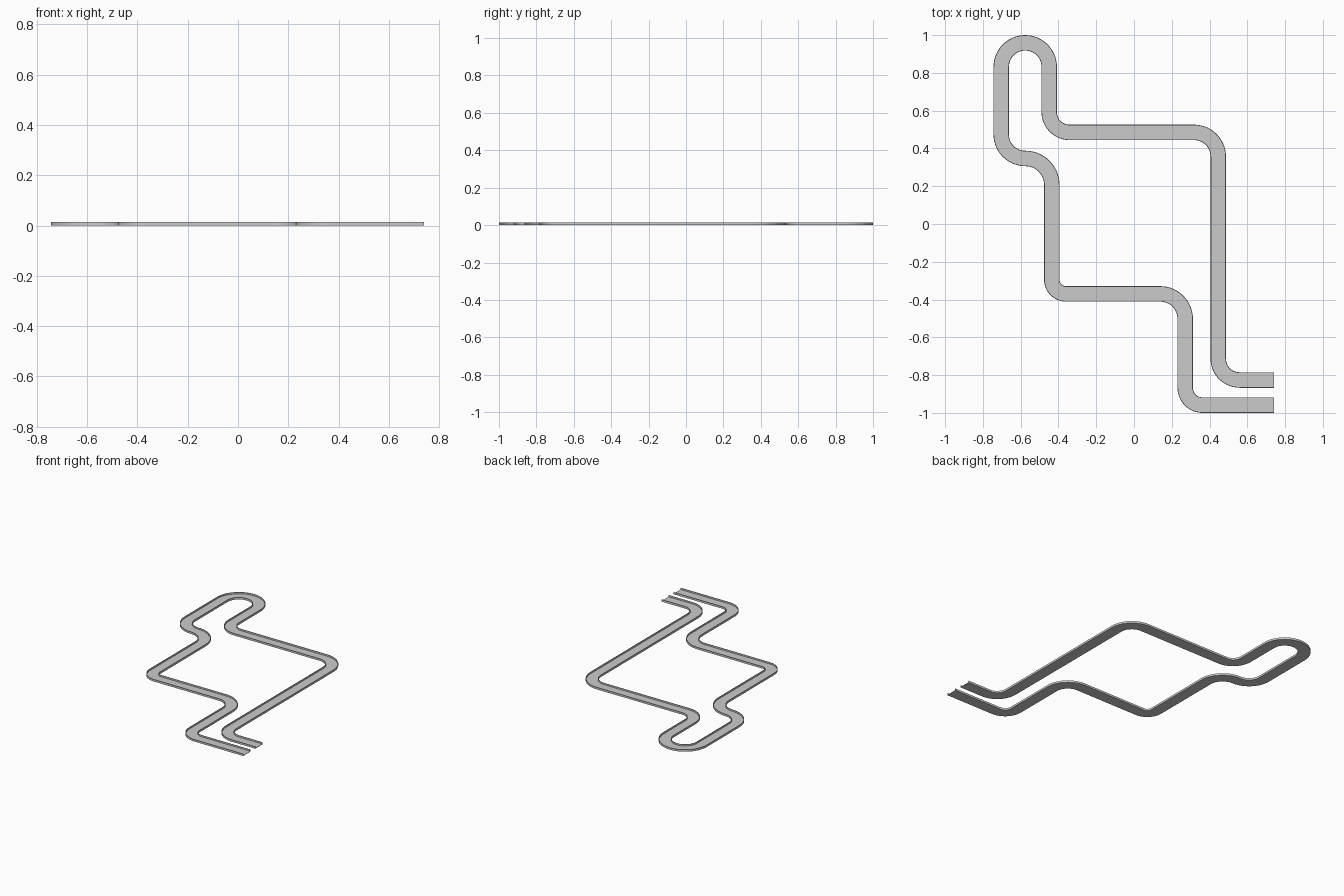
import bpy, bmesh, math
from mathutils import Vector

if "Cube" in bpy.data.objects:
    bpy.data.objects.remove(bpy.data.objects["Cube"])

# Route of the channel: corner x, y and centreline bend radius
ROUTE = [
    (0.74, -0.826, 0), (0.446, -0.826, 0.113), (0.446, 0.485, 0.128),
    (-0.449, 0.485, 0.108), (-0.449, 0.959, 0.127), (-0.703, 0.959, 0.127),
    (-0.703, 0.347, 0.127), (-0.435, 0.347, 0.14), (-0.435, -0.37, 0.075),
    (0.271, -0.37, 0.132), (0.271, -0.959, 0.092), (0.74, -0.959, 0),
]
HALF, HEIGHT, WALL, FLOOR = 0.041, 0.014, 0.004, 0.003
STEPS = 14


def rounded_path(route):
    """Centreline points with sideways directions, filleting every corner."""
    pts = [Vector(r[:2]) for r in route]
    first = (pts[1] - pts[0]).normalized()
    out = [(pts[0], Vector((-first.y, first.x)))]
    for i in range(1, len(pts) - 1):
        a = (pts[i] - pts[i - 1]).normalized()
        b = (pts[i + 1] - pts[i]).normalized()
        r = route[i][2]
        centre = pts[i] - a * r + b * r
        for k in range(STEPS + 1):
            t = math.pi / 2 * k / STEPS
            p = centre - b * r * math.cos(t) + a * r * math.sin(t)
            d = a * math.cos(t) + b * math.sin(t)
            if (p - out[-1][0]).length > 0.004:
                out.append((p, Vector((-d.y, d.x))))
    last = (pts[-1] - pts[-2]).normalized()
    out.append((pts[-1], Vector((-last.y, last.x))))
    return out


# U-shaped cross-section: sideways offset, height
inner = HALF - WALL
PROFILE = [(-HALF, 0), (HALF, 0), (HALF, HEIGHT), (inner, HEIGHT),
           (inner, FLOOR), (-inner, FLOOR), (-inner, HEIGHT), (-HALF, HEIGHT)]

# Sweep the section along the route
bm = bmesh.new()
rings = []
for p, side in rounded_path(ROUTE):
    rings.append([bm.verts.new((p.x + side.x * u, p.y + side.y * u, z))
                  for u, z in PROFILE])
n = len(PROFILE)
for r0, r1 in zip(rings, rings[1:]):
    for j in range(n):
        k = (j + 1) % n
        bm.faces.new((r0[j], r0[k], r1[k], r1[j]))

# Open-ended channel: cap only the cut thickness of floor and walls
for ring in (rings[0], rings[-1]):
    for idx in ((0, 1, 4, 5), (1, 2, 3, 4), (0, 5, 6, 7)):
        bm.faces.new([ring[i] for i in idx])
bmesh.ops.recalc_face_normals(bm, faces=bm.faces)

mesh = bpy.data.meshes.new("channel_track")
bm.to_mesh(mesh)
bm.free()
track = bpy.data.objects.new("channel_track", mesh)
bpy.context.collection.objects.link(track)

# Smooth bends, crisp rims
bpy.context.view_layer.objects.active = track
track.select_set(True)
bpy.ops.object.shade_smooth_by_angle(angle=math.radians(30))
